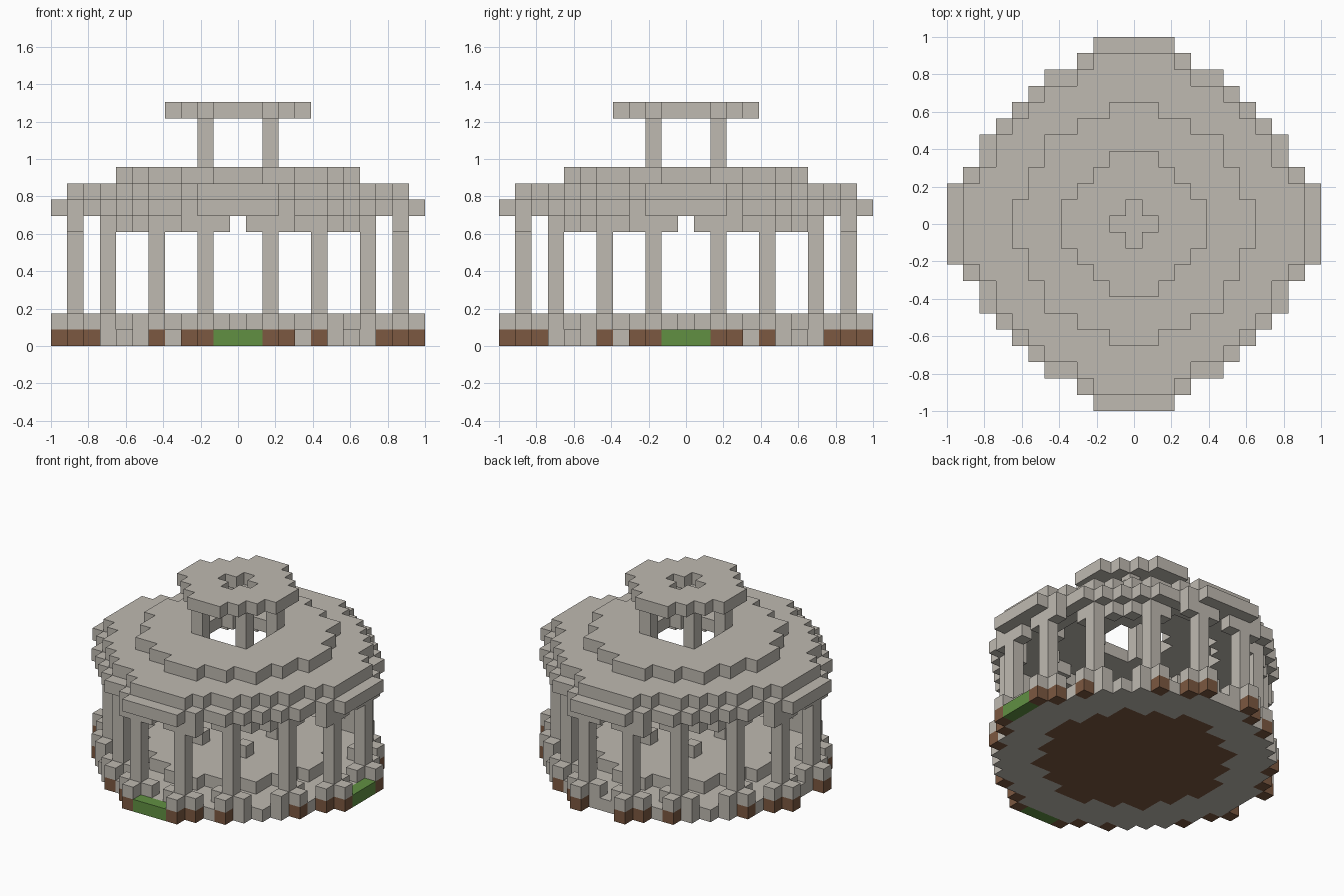
import bpy, bmesh
from mathutils import Vector

cube = bpy.data.objects.get("Cube")
if cube:
    bpy.data.objects.remove(cube, do_unlink=True)

U = 2 / 23  # size of one block


def material(name, rgb):
    m = bpy.data.materials.new(name)
    m.use_nodes = True
    m.diffuse_color = (*rgb, 1)
    bsdf = next(n for n in m.node_tree.nodes if n.type == 'BSDF_PRINCIPLED')
    bsdf.inputs["Base Color"].default_value = (*rgb, 1)
    return m


STONE = material("pale stone", (0.52, 0.49, 0.44))
SOIL = material("brown soil", (0.20, 0.098, 0.052))
GRASS = material("green grass", (0.12, 0.28, 0.055))


def disc(half_widths):
    """Stepped disc: half width of each row counted from the middle."""
    n = len(half_widths) - 1
    return {(x, y) for y in range(-n, n + 1)
            for x in range(-half_widths[abs(y)], half_widths[abs(y)] + 1)}


def erode(cells):
    """Take one block off the rim."""
    return {(x, y) for x, y in cells
            if {(x + 1, y), (x - 1, y), (x, y + 1), (x, y - 1)} <= cells}


def mirrored(*points):
    """Repeat plan cells in all eight mirrored positions."""
    return {(sx * a, sy * b) for x, y in points for a, b in ((x, y), (y, x))
            for sx in (1, -1) for sy in (1, -1)}


def blocks(name, cells, z0, z1, mat):
    """Extrude plan cells between two block levels, outer skin only."""
    bm = bmesh.new()

    def quad(*pts):
        bm.faces.new([bm.verts.new(Vector(p) * U) for p in pts])

    h = 0.5
    for x, y in sorted(cells):
        c = [(x - h, y - h), (x + h, y - h), (x + h, y + h), (x - h, y + h)]
        quad(*[(*p, z1) for p in c])
        quad(*[(*p, z0) for p in reversed(c)])
        sides = ((x, y - 1), (x + 1, y), (x, y + 1), (x - 1, y))
        for i, neighbour in enumerate(sides):
            if neighbour not in cells:
                a, b = c[i], c[(i + 1) % 4]
                quad((*a, z0), (*b, z0), (*b, z1), (*a, z1))
    bmesh.ops.remove_doubles(bm, verts=bm.verts[:], dist=U * 0.01)
    mesh = bpy.data.meshes.new(name)
    bm.to_mesh(mesh)
    bm.free()
    mesh.materials.append(mat)
    obj = bpy.data.objects.new(name, mesh)
    bpy.context.collection.objects.link(obj)
    return obj


# Plan outlines
full = disc([11, 11, 11, 10, 9, 9, 8, 7, 6, 5, 3, 2])
inner = erode(full)
middle = disc([7, 7, 6, 6, 5, 5, 3, 1])
cap = disc([4, 4, 3, 2, 1])
columns = mirrored((2, 10), (5, 8))

# Foundation: soil core, stone ring, soil blocks on the rim, grass doorsteps
doorways = mirrored((0, 11), (1, 11))
rim_soil = mirrored((2, 11), (3, 10), (5, 9))
doorsteps = {(x, y) for x, y in doorways if y == -11 or x == 11}
blocks("soil_core", middle, 0, 1, SOIL)
blocks("foundation_ring", full - middle - doorways - rim_soil, 0, 1, STONE)
blocks("rim_soil_blocks", rim_soil, 0, 1, SOIL)
blocks("grass_doorsteps", doorsteps, 0, 1, GRASS)

# Floor and column bases
blocks("floor", middle, 1, 2, STONE)
blocks("column_bases",
       columns | rim_soil | mirrored((1, 10), (4, 8), (6, 8)), 1, 2, STONE)
blocks("floor_posts", mirrored((2, 2)), 2, 3, STONE)

# Columns with brackets under the eaves
blocks("columns", columns, 2, 8, STONE)
blocks("column_brackets",
       mirrored((1, 10), (3, 10), (4, 8), (6, 7)), 7, 8, STONE)

# Stepped roof rings
blocks("roof_eave", full - erode(inner), 8, 9, STONE)
blocks("roof_lower_ring", inner - erode(middle), 9, 10, STONE)
blocks("roof_upper_ring", middle - disc([2, 2, 1]), 10, 11, STONE)

# Lantern on top
blocks("lantern_posts", mirrored((2, 2)), 11, 14, STONE)
blocks("lantern_cap", cap - disc([1, 0]), 14, 15, STONE)
